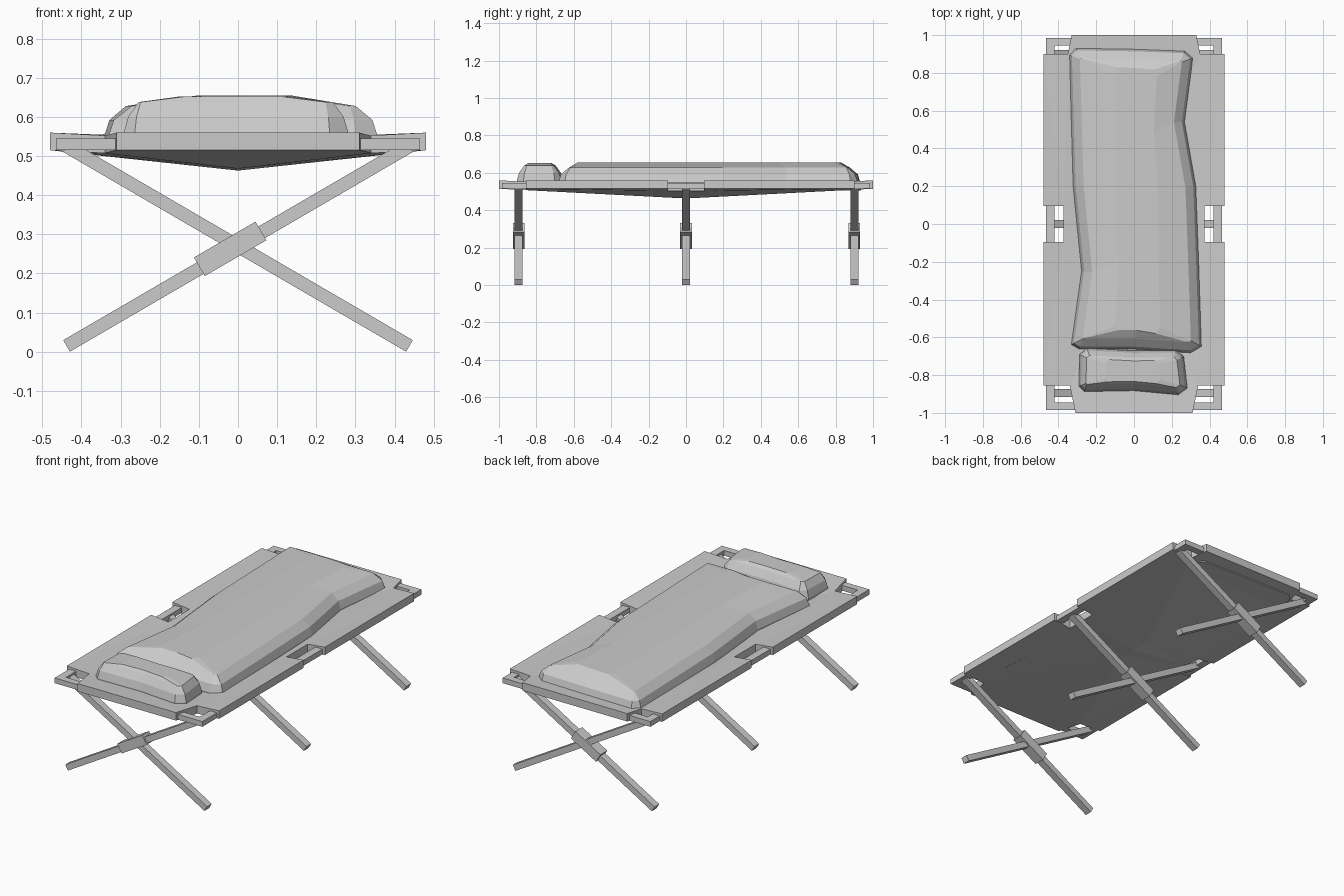
import bpy, bmesh, math
from mathutils import Vector, Matrix

cube = bpy.data.objects.get("Cube")
if cube:
    bpy.data.objects.remove(cube, do_unlink=True)

grey = bpy.data.materials.new("plain_grey")
grey.use_nodes = True
colour = (0.6, 0.6, 0.6, 1)
grey.diffuse_color = colour
grey.node_tree.nodes["Principled BSDF"].inputs["Base Color"].default_value = colour


def finish(name, bm):
    bmesh.ops.recalc_face_normals(bm, faces=bm.faces)
    mesh = bpy.data.meshes.new(name)
    bm.to_mesh(mesh)
    bm.free()
    mesh.materials.append(grey)
    obj = bpy.data.objects.new(name, mesh)
    bpy.context.collection.objects.link(obj)
    return obj


def box(name, centre, size, tilt=0):
    bm = bmesh.new()
    place = Matrix.Translation(centre) @ Matrix.Rotation(tilt, 4, 'Y')
    bmesh.ops.create_cube(bm, size=1, matrix=place @ Matrix.Diagonal((*size, 1)))
    return finish(name, bm)


def inset(points, amount):
    # Mitred inward offset of a counter-clockwise outline
    result = []
    for i, p in enumerate(points):
        before = (p - points[i - 1]).normalized()
        after = (points[(i + 1) % len(points)] - p).normalized()
        n1, n2 = Vector((-before.y, before.x)), Vector((-after.y, after.x))
        result.append(p + (n1 + n2) * amount / (1 + n1.dot(n2)))
    return result


def cushion(name, outline, levels, crown):
    # Loft inset copies of the outline up to a shrunken crown
    outline = [Vector(p) for p in outline]
    layers = [(inset(outline, d), z) for d, z in levels]
    sx, sy, z = crown
    mid = sum(outline, Vector((0, 0))) / len(outline)
    mid.y = (min(p.y for p in outline) + max(p.y for p in outline)) / 2
    layers.append(([Vector((mid.x + (p.x - mid.x) * sx, mid.y + (p.y - mid.y) * sy))
                    for p in outline], z))
    bm = bmesh.new()
    rings = [[bm.verts.new((p.x, p.y, h)) for p in pts] for pts, h in layers]
    n = len(outline)
    for low, high in zip(rings, rings[1:]):
        for i in range(n):
            j = (i + 1) % n
            bm.faces.new((low[i], low[j], high[j], high[i]))
    bm.faces.new(rings[0])
    bm.faces.new(rings[-1])
    return finish(name, bm)


# Sagging canvas with notches at the corners and middle
bm = bmesh.new()
rows = [(-1, .31), (-.855, .34), (-.095, .372), (0, .372), (.095, .372), (.9, .35), (1, .33)]
grid = []
for y, half in rows:
    grid.append([bm.verts.new((x, y, .508 + .052 * max(abs(x) / .48, abs(y))))
                 for x in (-.48, -half, 0, half, .48)])
for r in range(len(rows) - 1):
    for c in range(4):
        if c in (1, 2) or r in (1, 4):
            a, b = grid[r], grid[r + 1]
            bm.faces.new((a[c], a[c + 1], b[c + 1], b[c]))
bmesh.ops.triangulate(bm, faces=bm.faces[:])
lower = bmesh.ops.extrude_face_region(bm, geom=bm.faces[:])
bmesh.ops.translate(bm, vec=(0, 0, -.045),
                    verts=[v for v in lower["geom"] if isinstance(v, bmesh.types.BMVert)])
bmesh.ops.delete(bm, geom=[v for v in bm.verts if not v.link_faces], context='VERTS')
finish("canvas", bm)

# Frame rails
for side, name in ((1, "left"), (-1, "right")):
    box(name + "_rail", (side * .443, 0, .53), (.044, 1.97, .03))
for end, name in ((-1, "front"), (1, "back")):
    box(name + "_rail", (0, end * .965, .53), (.92, .04, .03))

# Crossed legs with a joint sleeve
angle = math.atan2(.51, .876)
for y, name in ((-.895, "front"), (0, "middle"), (.9, "back")):
    box(name + "_leg_rising_left", (0, y, .27), (1.014, .042, .034), -angle)
    box(name + "_leg_rising_right", (0, y, .27), (1.014, .042, .034), angle)
    box(name + "_leg_joint", (-.02, y, .263), (.182, .062, .055), -angle)

# Sleeping bag
cushion("sleeping_bag",
        [(-.335, -.64), (-.29, -.665), (0, -.665), (.3, -.685), (.36, -.65), (.345, -.2),
         (.33, .2), (.27, .54), (.315, .88), (.27, .92), (0, .93), (-.31, .935),
         (-.345, .895), (-.325, .2), (-.28, -.25)],
        [(0, .505), (.003, .55), (.016, .592), (.058, .628)], (.34, .87, .655))

# Pillow
cushion("pillow",
        [(-.295, -.86), (-.265, -.89), (0, -.885), (.235, -.907), (.285, -.87),
         (.265, -.7), (.225, -.665), (0, -.668), (-.25, -.655), (-.29, -.69)],
        [(0, .51), (.003, .56), (.014, .6), (.04, .638)], (.5, .5, .652))
